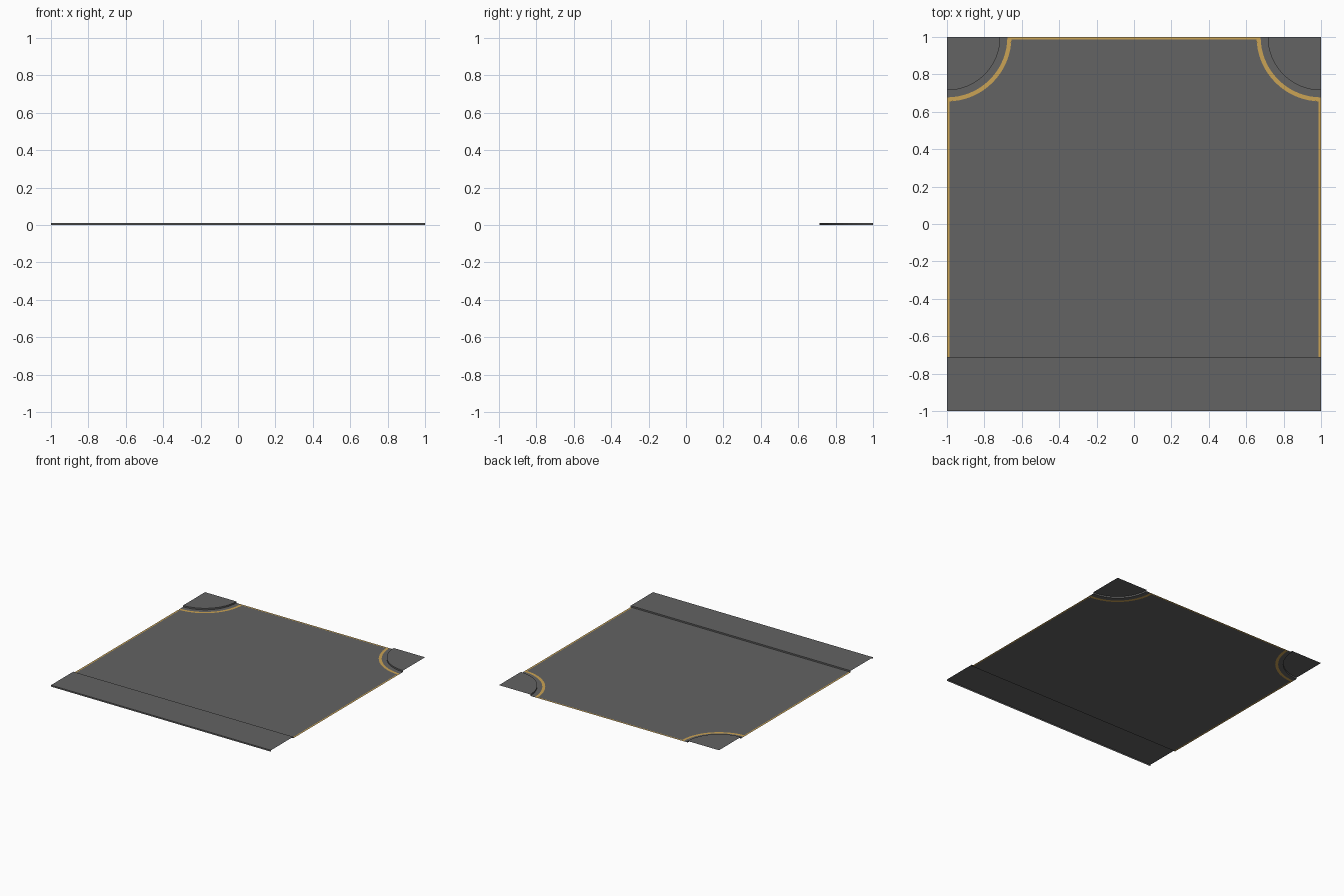
import bpy, math

if "Cube" in bpy.data.objects:
    bpy.data.objects.remove(bpy.data.objects["Cube"])

H = 0.012          # kerb height
R_KERB = 0.285     # corner pavement radius
R_IN, R_OUT = 0.323, 0.345   # painted arc
Y_STRIP = -0.71    # inner edge of the front pavement
W = 0.013          # painted edge line width
N = 16             # arc segments


def material(name, rgb):
    m = bpy.data.materials.new(name)
    m.diffuse_color = (*rgb, 1)
    m.use_nodes = True
    m.node_tree.nodes["Principled BSDF"].inputs["Base Color"].default_value = m.diffuse_color
    return m


GREY = material("asphalt grey", (0.125, 0.125, 0.125))
GOLD = material("line gold", (0.60, 0.37, 0.09))


def add(name, verts, faces, mat):
    me = bpy.data.meshes.new(name)
    me.from_pydata(verts, [], faces)
    me.materials.append(mat)
    ob = bpy.data.objects.new(name, me)
    bpy.context.collection.objects.link(ob)
    # all level faces look upwards
    for p in me.polygons:
        if p.normal.z < -0.5:
            p.flip()
    me.update()
    return ob


def rect(name, x0, x1, y0, y1, z, mat):
    return add(name, [(x0, y0, z), (x1, y0, z), (x1, y1, z), (x0, y1, z)], [(0, 1, 2, 3)], mat)


def arc(side, r, z=0.0):
    """Quarter circle round the back corner, from the back edge to the side edge."""
    pts = []
    for i in range(N + 1):
        a = math.pi / 2 * i / N
        pts.append((side * (1 - r * math.cos(a)), 1 - r * math.sin(a), z))
    return pts


def band(name, a, b, mat):
    n = len(a)
    return add(name, a + b, [(i, i + 1, n + i + 1, n + i) for i in range(n - 1)], mat)


# Road surface, outlined by the inner edges of the painted lines
e = 1 - W


def clip(pts, s):
    return [(s * min(abs(x), e), min(y, e), z) for x, y, z in pts]


left, right = clip(arc(-1, R_OUT), -1), clip(arc(1, R_OUT), 1)
outline = [(-e, Y_STRIP, 0), (e, Y_STRIP, 0)] + right[::-1] + left
add("road_surface", outline, [tuple(range(len(outline)))], GREY)

# Painted straight lines
rect("back_line", -1 + R_OUT, 1 - R_OUT, e, 1, 0, GOLD)
for s, label in ((-1, "left"), (1, "right")):
    rect(label + "_line", min(s, s * e), max(s, s * e), Y_STRIP, 1 - R_OUT, 0, GOLD)
    # Painted arc, gutter, kerb wall and raised pavement of each back corner
    band(label + "_arc_line", arc(s, R_OUT), arc(s, R_IN), GOLD)
    band(label + "_gutter", arc(s, R_IN), arc(s, R_KERB), GREY)
    lo, hi = arc(s, R_KERB), arc(s, R_KERB, H)
    wall = band(label + "_corner_kerb", lo, hi, GREY)
    if wall.data.polygons[N // 2].normal.x * s > 0:
        wall.data.flip_normals()
    add(label + "_corner_pavement", hi + [(s, 1, H)], [tuple(range(N + 2))], GREY)

# Front pavement with its outer and inner kerb walls
rect("front_pavement", -1, 1, -1, Y_STRIP, H, GREY)
add("front_outer_kerb", [(-1, -1, 0), (1, -1, 0), (1, -1, H), (-1, -1, H)], [(0, 1, 2, 3)], GREY)
add("front_inner_kerb", [(1, Y_STRIP, 0), (-1, Y_STRIP, 0), (-1, Y_STRIP, H), (1, Y_STRIP, H)],
    [(0, 1, 2, 3)], GREY)
